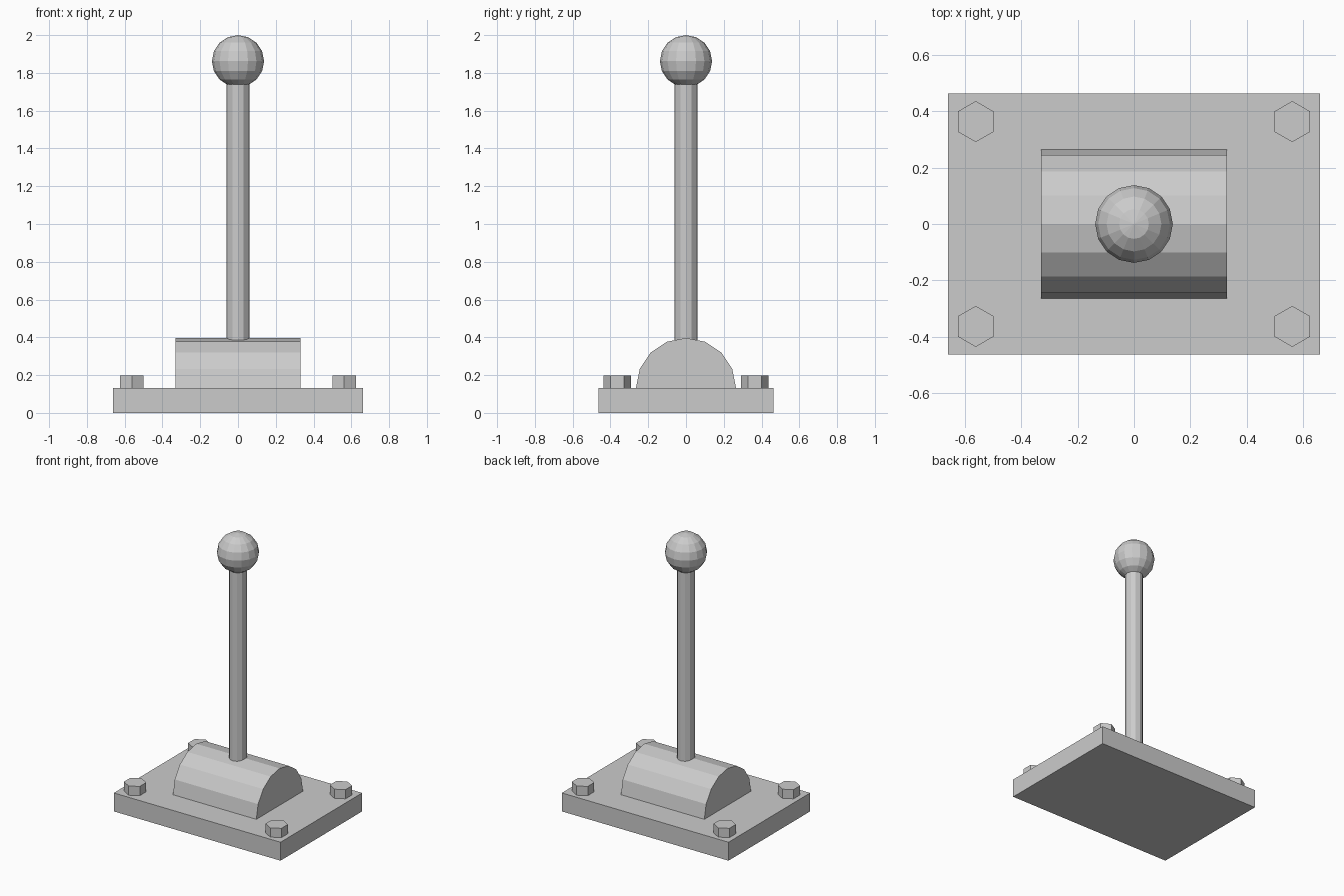
import bpy
import math

if "Cube" in bpy.data.objects:
    bpy.data.objects.remove(bpy.data.objects["Cube"])

U = 0.1323          # plate thickness, the model's base unit
BALL_R = 0.138


def prism(name, sides, radius, z0, z1, x=0, y=0):
    """Upright flat-shaded prism with a corner towards +y."""
    bpy.ops.mesh.primitive_cylinder_add(vertices=sides, radius=radius, depth=z1 - z0,
                                        location=(x, y, (z0 + z1) / 2))
    bpy.context.object.name = name


# Base plate
bpy.ops.mesh.primitive_cube_add(size=1, location=(0, 0, U / 2))
plate = bpy.context.object
plate.name = "base_plate"
plate.scale = (10 * U, 7 * U, U)

# Half-round pivot housing, extruded along x
n, half_len = 8, 2.5 * U
arc = [(2 * U * math.cos(math.pi * i / n), U + 2 * U * math.sin(math.pi * i / n))
       for i in range(n + 1)]
verts = [(x, y, z) for x in (-half_len, half_len) for y, z in arc]
m = n + 1
faces = [(i, i + m, (i + 1) % m + m, (i + 1) % m) for i in range(m)]
faces += [tuple(range(m)), tuple(reversed(range(m, 2 * m)))]
mesh = bpy.data.meshes.new("pivot_housing")
mesh.from_pydata(verts, [], [tuple(reversed(f)) for f in faces])
mesh.update()
bpy.context.collection.objects.link(bpy.data.objects.new("pivot_housing", mesh))

# Lever rod and ball knob
prism("lever_rod", 12, 0.06, 2 * U, 2 - BALL_R)
bpy.ops.mesh.primitive_uv_sphere_add(segments=16, ring_count=8, radius=BALL_R,
                                     location=(0, 0, 2 - BALL_R))
bpy.context.object.name = "ball_knob"

# Hex bolt heads in the four corners
for sx, side in ((-1, "left"), (1, "right")):
    for sy, end in ((-1, "front"), (1, "back")):
        prism(f"bolt_{end}_{side}", 6, 0.55 * U, U, 1.5 * U, sx * 4.25 * U, sy * 2.75 * U)
